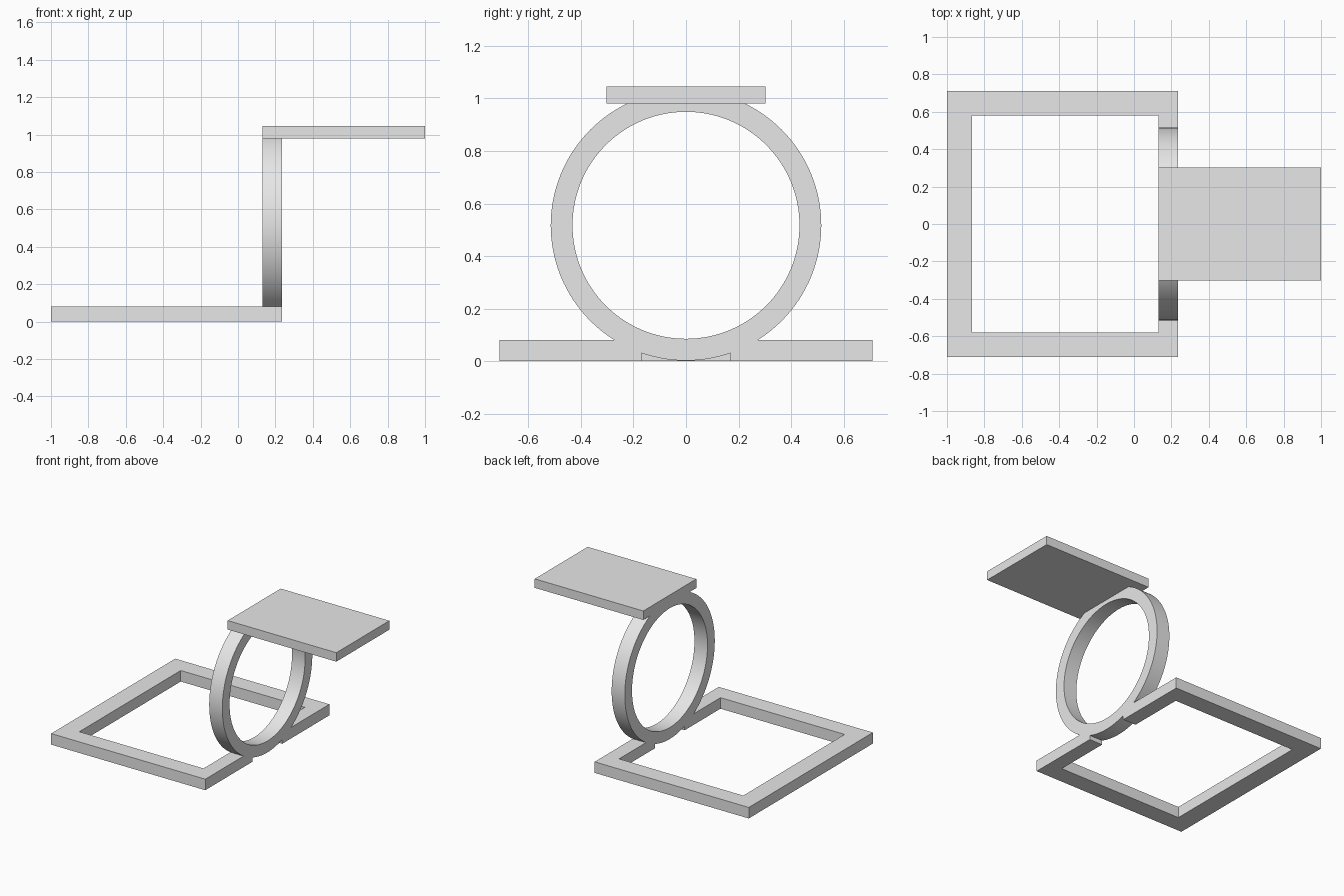
import bpy, bmesh, math
from mathutils import Matrix

cube = bpy.data.objects.get("Cube")
if cube:
    bpy.data.objects.remove(cube, do_unlink=True)

GREY = (0.8, 0.8, 0.8, 1)
grey = bpy.data.materials.new("light_grey")
grey.use_nodes = True
grey.diffuse_color = GREY
grey.node_tree.nodes["Principled BSDF"].inputs["Base Color"].default_value = GREY

X0, X1 = 0.13, 0.235          # faces of the ring and of the split bar
BASE_TOP = 0.08
PLATE_LOW, PLATE_TOP = 0.98, 1.045
RING_Z, R_OUT, R_IN = 0.517, 0.515, 0.432
SIDES = 128


def finish(bm, name):
    bmesh.ops.recalc_face_normals(bm, faces=bm.faces)
    mesh = bpy.data.meshes.new(name)
    bm.to_mesh(mesh)
    bm.free()
    mesh.materials.append(grey)
    obj = bpy.data.objects.new(name, mesh)
    bpy.context.collection.objects.link(obj)
    return obj


def box(name, x, y, z):
    bm = bmesh.new()
    size = [b - a for a, b in (x, y, z)]
    mid = [(a + b) / 2 for a, b in (x, y, z)]
    bmesh.ops.create_cube(bm, size=1, matrix=Matrix.Translation(mid) @ Matrix.Diagonal((*size, 1)))
    return finish(bm, name)


def cut(obj, cutter):
    mod = obj.modifiers.new("cut", 'BOOLEAN')
    mod.operation = 'DIFFERENCE'
    mod.solver = 'EXACT'
    mod.object = cutter
    bpy.ops.object.select_all(action='DESELECT')
    bpy.context.view_layer.objects.active = obj
    obj.select_set(True)
    bpy.ops.object.modifier_apply(modifier=mod.name)
    bpy.data.objects.remove(cutter, do_unlink=True)


# Base frame: a C outline, open where the ring passes through its bar
half = [(X1, 0.17), (X1, 0.71), (-1, 0.71)]
inner = [(-0.865, 0.58), (X0, 0.58), (X0, 0.17)]
outline = half + [(x, -y) for x, y in reversed(half)]
outline += [(x, -y) for x, y in reversed(inner)] + inner
bm = bmesh.new()
face = bm.faces.new([bm.verts.new((x, y, 0)) for x, y in outline])
new = bmesh.ops.extrude_face_region(bm, geom=[face])["geom"]
bmesh.ops.translate(bm, vec=(0, 0, BASE_TOP),
                    verts=[v for v in new if isinstance(v, bmesh.types.BMVert)])
base = finish(bm, "base_frame")

# Bar ends are hollowed to seat the ring
bm = bmesh.new()
bmesh.ops.create_cone(bm, cap_ends=True, segments=SIDES, radius1=R_OUT, radius2=R_OUT, depth=0.3,
                      matrix=Matrix.Translation(((X0 + X1) / 2, 0, RING_Z))
                      @ Matrix.Rotation(math.pi / 2, 4, 'Y'))
cut(base, finish(bm, "ring_seat_cutter"))

# Upright ring: a rectangular section spun round the x axis
bm = bmesh.new()
section = [bm.verts.new((x, 0, RING_Z + r))
           for x, r in ((X0, R_IN), (X1, R_IN), (X1, R_OUT), (X0, R_OUT))]
edges = [bm.edges.new((section[i], section[i - 1])) for i in range(4)]
bmesh.ops.spin(bm, geom=section + edges, cent=(0, 0, RING_Z), axis=(1, 0, 0),
               angle=math.tau, steps=SIDES, use_merge=True)
bmesh.ops.remove_doubles(bm, verts=bm.verts, dist=0.0001)
ring = finish(bm, "upright_ring")

# The ring is trimmed flat under the top plate
cut(ring, box("plate_seat_cutter", (0, 0.5), (-0.6, 0.6), (PLATE_LOW, 1.2)))

# Top plate
box("top_plate", (X0, 1), (-0.303, 0.303), (PLATE_LOW, PLATE_TOP))

# Smooth curved faces, keep edges sharp
for obj in (ring, base):
    bpy.ops.object.select_all(action='DESELECT')
    bpy.context.view_layer.objects.active = obj
    obj.select_set(True)
    bpy.ops.object.shade_smooth_by_angle(angle=math.radians(15))
